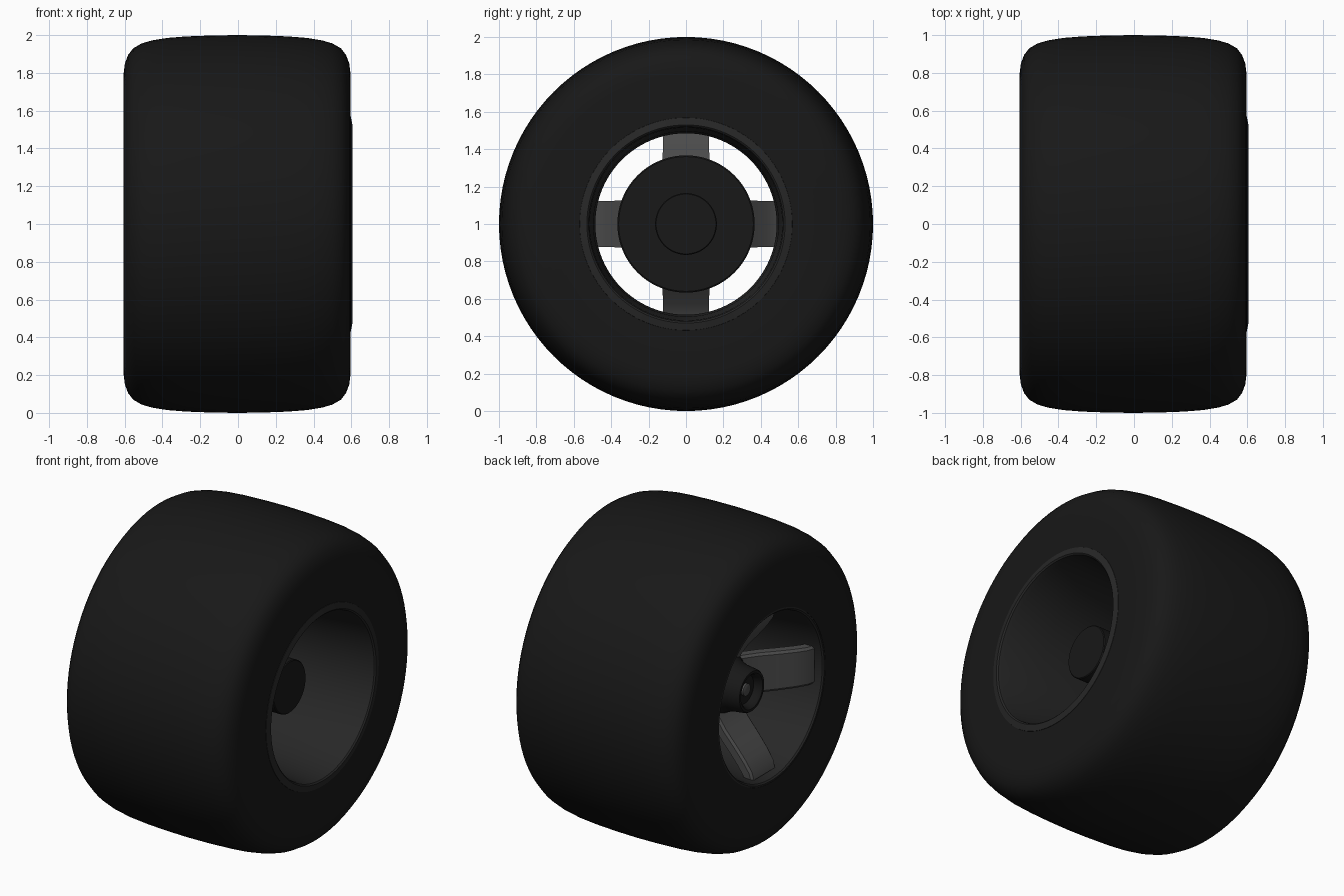
import bpy, bmesh, math
from mathutils import Vector, Matrix

if "Cube" in bpy.data.objects:
    bpy.data.objects.remove(bpy.data.objects["Cube"])

AXLE_Z = 1.0


def material(name, value):
    m = bpy.data.materials.new(name)
    m.diffuse_color = (value, value, value, 1)
    m.use_nodes = True
    m.node_tree.nodes["Principled BSDF"].inputs["Base Color"].default_value = m.diffuse_color
    return m


RUBBER = material("rubber", 0.009)
RIM = material("dark_rim", 0.02)
METAL = material("spoke_metal", 0.07)


def finish(bm, name, mat, angle=35):
    bmesh.ops.recalc_face_normals(bm, faces=bm.faces)
    mesh = bpy.data.meshes.new(name)
    bm.to_mesh(mesh)
    bm.free()
    ob = bpy.data.objects.new(name, mesh)
    bpy.context.collection.objects.link(ob)
    ob.location.z = AXLE_Z
    mesh.materials.append(mat)
    bpy.ops.object.select_all(action='DESELECT')
    ob.select_set(True)
    bpy.context.view_layer.objects.active = ob
    bpy.ops.object.shade_smooth_by_angle(angle=math.radians(angle))
    return ob


def lathe(name, profile, mat, closed=True, steps=96):
    """Spin (x, radius) points about the x axis."""
    bm = bmesh.new()
    vs = [bm.verts.new((x, 0, r)) for x, r in profile]
    edges = [bm.edges.new(p) for p in zip(vs, vs[1:])]
    if closed:
        edges.append(bm.edges.new((vs[-1], vs[0])))
    bmesh.ops.spin(bm, geom=vs + edges, cent=(0, 0, 0), axis=(1, 0, 0),
                   angle=math.tau, steps=steps, use_duplicate=False)
    bmesh.ops.remove_doubles(bm, verts=bm.verts, dist=1e-5)
    return finish(bm, name, mat)


# Tyre: flat sidewalls, rounded shoulders, slightly crowned tread
half = [(0.6, 0.54), (0.6, 0.68), (0.6, 0.80), (0.594, 0.85), (0.577, 0.895),
        (0.55, 0.93), (0.505, 0.956), (0.45, 0.972), (0.37, 0.985),
        (0.27, 0.993), (0.14, 0.998)]
tyre = half + [(0, 1.0)] + [(-x, r) for x, r in reversed(half)]
lathe("tyre", [(x - 0.005, r) for x, r in tyre], RUBBER)

# Rim barrel with a raised lip at each end
lip = [(0.585, 0.572), (0.597, 0.568), (0.605, 0.53), (0.597, 0.521), (0.57, 0.515),
       (0.3, 0.495)]
rim = lip + [(0, 0.485)] + [(-x, r) for x, r in reversed(lip)]
lathe("rim", rim, RIM)

# Brake drum and inboard axle
lathe("brake_drum", [(0, 0), (0, 0.36), (-0.005, 0.367), (-0.1, 0.367), (-0.1, 0)],
      RUBBER, closed=False)
lathe("axle", [(0.365, 0), (0.365, 0.16), (0.36, 0.165), (-0.02, 0.165), (-0.02, 0)],
      RUBBER, closed=False, steps=64)

# Hub with a recessed end, and the nut inside it
lathe("hub", [(-0.08, 0), (-0.08, 0.2), (-0.28, 0.19), (-0.32, 0.16), (-0.37, 0.142),
              (-0.455, 0.132), (-0.465, 0.125), (-0.465, 0.11), (-0.455, 0.1),
              (-0.415, 0.09), (-0.415, 0)], RUBBER, closed=False, steps=64)
lathe("wheel_nut", [(-0.40, 0), (-0.40, 0.038), (-0.43, 0.038), (-0.435, 0.03),
                    (-0.435, 0)], METAL, closed=False, steps=32)

# Four dished spokes curving outward from hub to rim
path = [(-0.25, 0.10), (-0.285, 0.17), (-0.34, 0.25), (-0.41, 0.33),
        (-0.475, 0.41), (-0.515, 0.47), (-0.525, 0.51)]
for i in range(4):
    bm = bmesh.new()
    rows = []
    for k, (x, r) in enumerate(path):
        w = 0.13 - 0.01 * k / (len(path) - 1)
        a, b = path[max(k - 1, 0)], path[min(k + 1, len(path) - 1)]
        t = Vector((b[0] - a[0], b[1] - a[1])).normalized()
        n = Vector((-t.y, t.x)) * 0.03
        rows.append([bm.verts.new((x + s * n.x, y * w, min(r + s * n.y, 0.515)))
                     for s, y in ((1, -0.88), (1, 0.88), (0.6, 1), (-1, 1),
                                  (-1, -1), (0.6, -1))])
    for p, q in zip(rows, rows[1:]):
        for j in range(6):
            m = (j + 1) % 6
            bm.faces.new((p[j], p[m], q[m], q[j]))
    bm.faces.new(rows[0])
    bm.faces.new(rows[-1])
    bmesh.ops.transform(bm, matrix=Matrix.Rotation(i * math.pi / 2, 4, 'X'), verts=bm.verts)
    finish(bm, f"spoke_{i + 1}", METAL)
